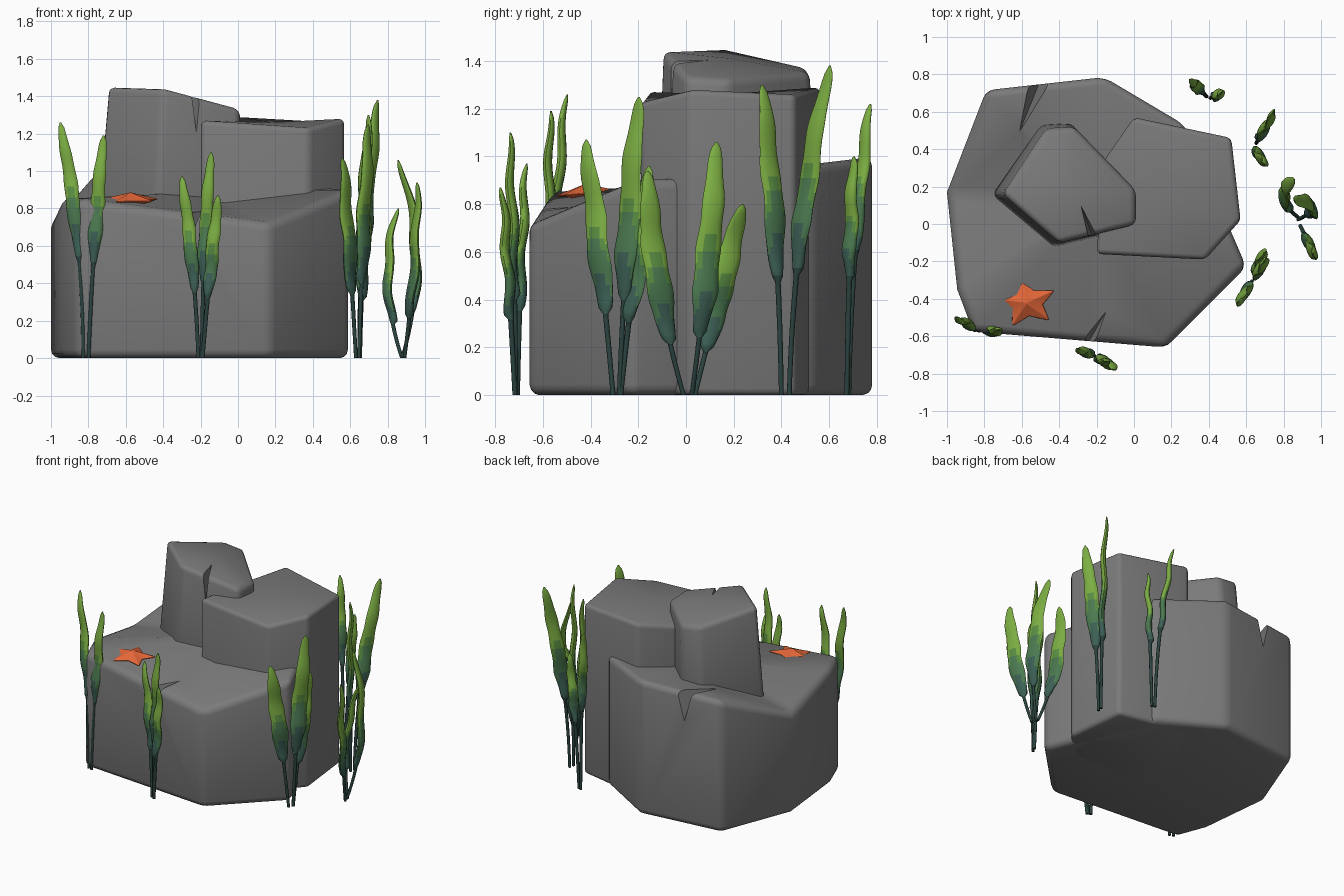
import bpy, bmesh, math
from mathutils import Vector

if "Cube" in bpy.data.objects:
    bpy.data.objects.remove(bpy.data.objects["Cube"])


def mat(name, rgb):
    m = bpy.data.materials.new(name)
    m.diffuse_color = (*rgb, 1)
    m.use_nodes = True
    m.node_tree.nodes["Principled BSDF"].inputs["Base Color"].default_value = m.diffuse_color
    return m


GREY = mat("rock grey", (0.195, 0.195, 0.195))
ORANGE = mat("starfish orange", (0.78, 0.135, 0.04))
KELP = [mat("kelp stem", (0.024, 0.056, 0.05)),
        mat("kelp teal", (0.045, 0.115, 0.09)),
        mat("kelp mid green", (0.07, 0.19, 0.08)),
        mat("kelp leaf green", (0.10, 0.27, 0.055)),
        mat("kelp light green", (0.20, 0.42, 0.055))]


def make_object(name, bm, mats):
    bmesh.ops.recalc_face_normals(bm, faces=bm.faces[:])
    me = bpy.data.meshes.new(name)
    bm.to_mesh(me)
    bm.free()
    for m in mats:
        me.materials.append(m)
    ob = bpy.data.objects.new(name, me)
    bpy.context.collection.objects.link(ob)
    return ob


def activate(ob):
    bpy.ops.object.select_all(action='DESELECT')
    ob.select_set(True)
    bpy.context.view_layer.objects.active = ob


def smooth(ob, deg):
    activate(ob)
    bpy.ops.object.shade_smooth_by_angle(angle=math.radians(deg))


def rock(name, top, peak, z0=0, bevel=.03, flare=1):
    """Faceted column: uneven top fan, sides flaring towards the bottom, rounded edges."""
    bm = bmesh.new()
    t = [bm.verts.new(p) for p in top]
    b = [bm.verts.new((x * flare, .2 + (y - .2) * flare, z0)) for x, y, z in top]
    c = bm.verts.new(peak)
    n = len(t)
    bm.faces.new(b)
    for i in range(n):
        j = (i + 1) % n
        bm.faces.new((b[i], b[j], t[j], t[i]))
        bm.faces.new((t[i], t[j], c))
    ob = make_object(name, bm, [GREY])
    activate(ob)
    mod = ob.modifiers.new("rounding", 'BEVEL')
    mod.width, mod.segments = bevel, 3
    mod.limit_method, mod.angle_limit = 'ANGLE', math.radians(28)
    bpy.ops.object.modifier_apply(modifier=mod.name)
    smooth(ob, 35)
    return ob


def crack(ob, mouth, inner, half, z_top, z_low):
    """Cut a wedge that is open at the rim and narrows inwards and downwards."""
    x, y = mouth
    bm = bmesh.new()
    for p in ((x - half, y, z_top), (x + half, y, z_top), (*inner, z_top), (x, y, z_low)):
        bm.verts.new(p)
    bmesh.ops.convex_hull(bm, input=bm.verts[:])
    cutter = make_object("crack_cutter", bm, [GREY])
    cutter.hide_render = True
    activate(ob)
    mod = ob.modifiers.new("crack", 'BOOLEAN')
    mod.operation, mod.solver, mod.object = 'DIFFERENCE', 'EXACT', cutter
    bpy.ops.object.modifier_apply(modifier=mod.name)
    bpy.data.objects.remove(cutter)
    smooth(ob, 35)


# Wide base rock
base = rock("base_rock",
            [(-1, .17, .74), (-.945, -.35, .85), (-.86, -.575, .85), (.17, -.66, .72),
             (.6, -.23, .9), (.51, -.02, .91), (.27, .53, .97), (-.16, .785, 1),
             (-.79, .715, .98)], (-.2, .1, .89), bevel=.045)
crack(base, (-.27, -.68), (-.1, -.38), .08, .85, .64)
crack(base, (-.48, .82), (-.69, .3), .09, 1.08, .72)

# Taller rock at the right
rock("right_rock",
     [(0, .57, 1.29), (-.16, .34, 1.23), (-.2, -.16, 1.27), (.38, -.19, 1.23),
      (.57, .02, 1.28), (.52, .46, 1.26)], (.18, .15, 1.26), bevel=.028)

# Leaning rock on top
upper = rock("upper_rock",
             [(-.7, .16, 1.45), (-.4, -.1, 1.44), (.01, 0, 1.33), (.01, .18, 1.32),
              (-.32, .52, 1.35), (-.47, .51, 1.37)], (-.32, .19, 1.41), .72, .032, 1.09)
crack(upper, (-.2, -.12), (-.3, .14), .04, 1.46, 1.13)

# Starfish
bm = bmesh.new()
centre = Vector((-.575, -.42, .845))
ring = []
for i in range(10):
    a = math.radians(100 + 36 * i)
    r = .075 if i % 2 else .145
    dx, dy = 1.22 * r * math.cos(a), r * math.sin(a)
    ring.append(bm.verts.new(centre + Vector((dx, dy, .08 * dy))))
for h in (.042, -.038):
    hub = bm.verts.new(centre + Vector((0, 0, h)))
    for i in range(10):
        bm.faces.new((ring[i], ring[(i + 1) % 10], hub))
star = make_object("starfish", bm, [ORANGE])
mod = star.modifiers.new("rounding", 'BEVEL')
mod.width, mod.segments = .005, 2
smooth(star, 30)


def blade(bm, root, tip, bow, bulge, stem, width, side, phase):
    """One kelp strand: thin stem, then a rippled flat leaf along a bowed curve."""
    r, t = Vector((*root, 0)), Vector(tip)
    r += (t - r) * Vector((.12, .12, 0))
    ctrl = r + (t - r) * Vector((bow, bow, .5)) + Vector((*bulge, 0))
    front = Vector((-side.y, side.x, 0))
    steps, sides = 44, 12
    rings, leafs = [], []
    for i in range(steps + 1):
        u = i / steps
        p = r * (1 - u) ** 2 + ctrl * 2 * u * (1 - u) + t * u * u
        s = (u - stem) / (1 - stem)
        leafs.append(s)
        if s < 0:
            w = th = .010 + .004 * u
        else:
            shape = min(1, .42 + s * 2.6) * math.sqrt(max(0, 1 - s ** 3.2))
            w = width * shape * (1 + .06 * math.sin(s * 26 + phase)) + .004
            th = .018 * math.sqrt(max(0, 1 - s ** 3)) + .003
            p = p + front * .008 * math.sin(s * 13 + phase)
        ring = []
        for k in range(sides):
            a = 2 * math.pi * k / sides
            ring.append(bm.verts.new(p + side * w * math.cos(a) + front * th * math.sin(a)))
        rings.append(ring)
    for i in range(steps):
        for k in range(sides):
            q = (k + 1) % sides
            f = bm.faces.new((rings[i][k], rings[i][q], rings[i + 1][q], rings[i + 1][k]))
            # colour rises in bands; the darker colours reach higher along the midrib
            s = (leafs[i] + leafs[i + 1]) / 2
            e = s - .15 * abs(math.sin(2 * math.pi * (k + .5) / sides)) ** 3
            f.material_index = (0 if s < 0 else 1 if e < .1 else 2 if e < .3
                                else 3 if e < .38 else 4)
    bm.faces.new(rings[0])
    bm.faces.new(rings[-1])


def kelp(name, root, turn, width, stem, *strands):
    """Cluster from one root; each strand: tip, early lean, optional sideways bulge, extra turn."""
    bm = bmesh.new()
    for i, (tip, bow, *more) in enumerate(strands):
        bulge = more[0] if more else (0, 0)
        a = math.radians(turn + (more[1] if len(more) > 1 else 0))
        side = Vector((math.cos(a), math.sin(a), 0))
        blade(bm, root, tip, bow, bulge, stem, width, side, i * 2.1)
    smooth(make_object(name, bm, KELP), 50)


kelp("kelp_front_left", (-.81, -.58), -14, .036, .43,
     ((-.95, -.5, 1.26), 0), ((-.72, -.57, 1.19), .3))
kelp("kelp_front", (-.2, -.71), -14, .034, .37,
     ((-.3, -.67, .97), .2), ((-.145, -.74, 1.1), .1), ((-.105, -.77, .87), .4))
kelp("kelp_right_front", (.64, -.29), 54, .053, .32,
     ((.56, -.42, 1.07), .4), ((.7, -.2, 1.25), .3), ((.69, -.15, .96), .4))
kelp("kelp_right", (.88, .01), 109, .052, .23,
     ((.96, -.16, .94), .9), ((.86, .13, 1.06), .7, (.17, 0)),
     ((.85, .235, .8), .5, (-.12, 0)))
kelp("kelp_right_back", (.64, .41), 52, .046, .38,
     ((.7, .32, 1.3), .1, (0, 0), 70), ((.75, .6, 1.38), .1))
kelp("kelp_back", (.4, .67), 50, .03, .5,
     ((.3, .77, 1.22), .1), ((.47, .7, 1), .3))
